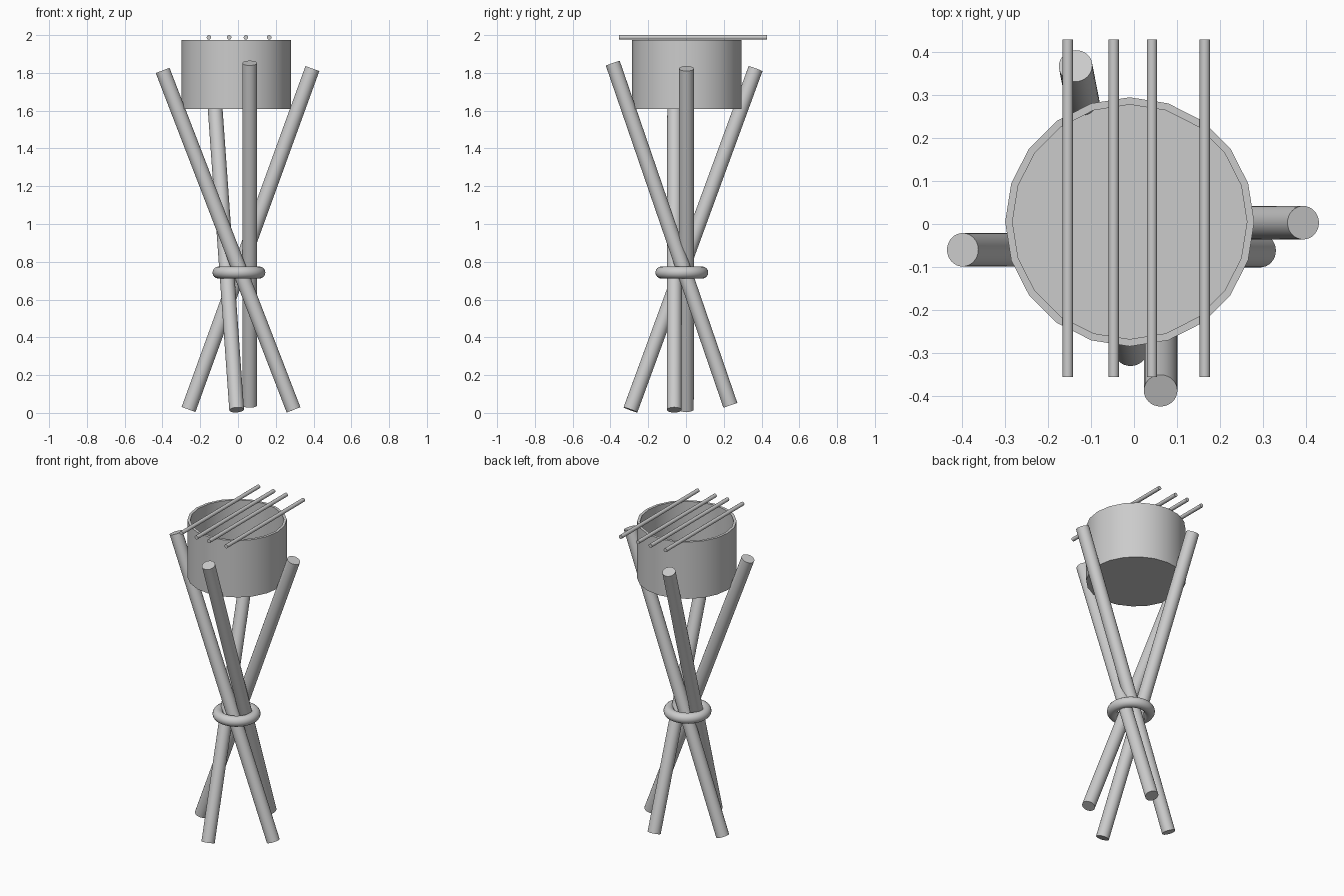
import bpy, bmesh, math
from mathutils import Vector

if "Cube" in bpy.data.objects:
    bpy.data.objects.remove(bpy.data.objects["Cube"])


def finish(obj, name):
    obj.name = name
    bpy.ops.object.shade_smooth_by_angle(angle=math.radians(35))
    return obj


def rod(name, a, b, r, sides):
    a, b = Vector(a), Vector(b)
    d = b - a
    bpy.ops.mesh.primitive_cylinder_add(vertices=sides, radius=r, depth=d.length, location=(a + b) / 2)
    o = bpy.context.object
    o.rotation_mode = 'QUATERNION'
    o.rotation_quaternion = d.to_track_quat('Z', 'Y')
    return finish(o, name)


# four crossed leaning poles
poles = {
    "pole_left": ((0.294, -0.062, 0.016), (-0.399, -0.06, 1.813)),
    "pole_right": ((-0.262, 0.002, 0.018), (0.394, 0.003, 1.823)),
    "pole_front": ((0.062, 0.235, 0.04), (0.062, -0.388, 1.852)),
    "pole_back": ((-0.007, -0.294, 0.016), (-0.136, 0.368, 1.822)),
}
for name, (a, b) in poles.items():
    rod(name, a, b, 0.039, 32)

# ring binding the poles
bpy.ops.mesh.primitive_torus_add(location=(0.005, -0.022, 0.743), major_radius=0.108,
                                 minor_radius=0.032, major_segments=48, minor_segments=16)
finish(bpy.context.object, "binding_ring")

# open fire bowl: 20-sided thin-walled drum with a floor
bpy.ops.mesh.primitive_cylinder_add(vertices=20, radius=0.29, depth=0.365, location=(-0.01, 0.005, 1.7925))
bowl = bpy.context.object
bm = bmesh.new()
bm.from_mesh(bowl.data)
top = [f for f in bm.faces if f.normal.z > 0.9]
bmesh.ops.delete(bm, geom=top, context='FACES_ONLY')
bm.to_mesh(bowl.data)
bm.free()
wall = bowl.modifiers.new("wall", 'SOLIDIFY')
wall.thickness = 0.017
wall.offset = -1
bpy.ops.object.modifier_apply(modifier="wall")
finish(bowl, "fire_bowl")

# grill bars across the rim
for i, x in enumerate((-0.154, -0.047, 0.042, 0.165)):
    rod(f"grill_bar_{i + 1}", (x, -0.356, 1.988), (x, 0.43, 1.988), 0.012, 16)
